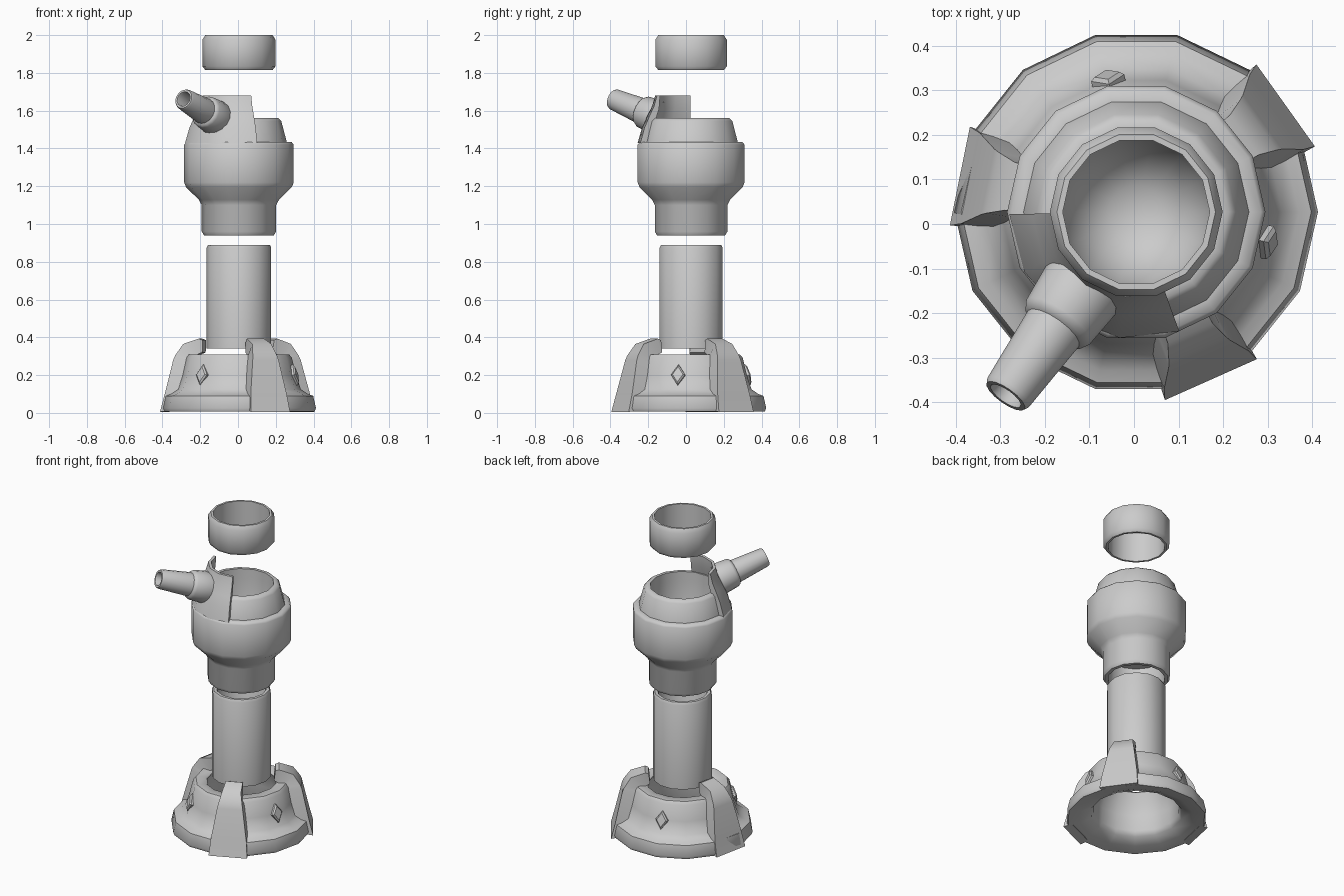
import bpy, bmesh, math
from mathutils import Vector, Matrix

if "Cube" in bpy.data.objects:
    bpy.data.objects.remove(bpy.data.objects["Cube"])

CX, CY, SIDES = 0.005, 0.027, 14
AXIS = Matrix.Translation((CX, CY, 0))


def finish(bm, name, matrix=AXIS, angle=50):
    bmesh.ops.remove_doubles(bm, verts=bm.verts, dist=1e-5)
    bmesh.ops.recalc_face_normals(bm, faces=bm.faces)
    bm.transform(matrix)
    me = bpy.data.meshes.new(name)
    bm.to_mesh(me)
    bm.free()
    ob = bpy.data.objects.new(name, me)
    bpy.context.collection.objects.link(ob)
    bpy.ops.object.select_all(action='DESELECT')
    ob.select_set(True)
    bpy.context.view_layer.objects.active = ob
    bpy.ops.object.shade_smooth_by_angle(angle=math.radians(angle))
    return ob


def loft(bm, rings):
    """Skin consecutive closed loops and cap the ends."""
    vs = [[bm.verts.new(p) for p in ring] for ring in rings]
    m = len(vs[0])
    for a, b in zip(vs, vs[1:]):
        for j in range(m):
            k = (j + 1) % m
            bm.faces.new((a[j], a[k], b[k], b[j]))
    bm.faces.new(vs[0])
    bm.faces.new(vs[-1])


def polar(r, a, z):
    return Vector((r * math.cos(a), r * math.sin(a), z))


def lathe(name, profile, matrix=AXIS, closed=True, sides=SIDES):
    """Revolve (radius, z) points; an open profile starts and ends on the axis."""
    bm = bmesh.new()
    vs = []
    for r, z in profile:
        if r == 0:
            vs.append([bm.verts.new((0, 0, z))] * sides)
        else:
            vs.append([bm.verts.new(polar(r, math.tau * j / sides, z)) for j in range(sides)])
    n = len(vs)
    for i in range(n if closed else n - 1):
        a, b = vs[i], vs[(i + 1) % n]
        for j in range(sides):
            k = (j + 1) % sides
            bm.faces.new(list(dict.fromkeys((a[j], a[k], b[k], b[j]))))
    return finish(bm, name, matrix)


# Flared base: thick ring with a broad underside and a central well
lathe("base", [(.2, .3), (.21, .31), (.265, .31), (.28, .292), (.303, .2), (.328, .125),
               (.365, .1), (.393, .09), (.408, .025), (.4, .008), (.33, .02),
               (.265, .045), (.25, .075), (.245, .17), (.225, .24)])

# Grip tube
lathe("grip_tube", [(.16, .34), (.171, .342), (.171, .875), (.163, .89), (.145, .89), (.14, .88), (.14, .34)])

# Body: neck flaring into a wide drum, with a rounded bowl inside
lathe("body", [(0, 1.1), (.165, 1.1), (.165, .94), (.185, .94), (.197, .96), (.197, 1.1),
               (.212, 1.128), (.28, 1.195), (.29, 1.22), (.29, 1.42), (.28, 1.433), (.253, 1.435),
               (.224, 1.545), (.208, 1.56), (.188, 1.56), (.187, 1.5), (.18, 1.35), (.155, 1.25),
               (.11, 1.18), (.06, 1.15), (0, 1.14)], closed=False)

# Floating top ring
lathe("top_ring", [(.165, 1.815), (.178, 1.815), (.194, 1.835), (.194, 1.975), (.178, 2.0), (.165, 2.0)])

# Curved shield standing on the drum
section = [(.285, 1.43), (.262, 1.51), (.235, 1.57), (.208, 1.625), (.192, 1.68),
           (.175, 1.68), (.18, 1.61), (.2, 1.55), (.225, 1.43)]
bm = bmesh.new()
loft(bm, [[polar(r, math.radians(181 + 27.2 * i), z) for r, z in section] for i in range(5)])
finish(bm, "shield")

# Angled nozzle with a stepped collar
tip = Vector((-.288, -.386, 1.662))
heading, rise = math.radians(234.7), math.radians(19)
d = Vector((math.cos(heading) * math.cos(rise), math.sin(heading) * math.cos(rise), math.sin(rise)))
L = .32
lathe("nozzle", [(0, 0), (.092, 0), (.095, .012), (.087, .105), (.08, .118), (.07, .124), (.057, L - .01),
                 (.052, L), (.041, L), (.037, L - .01), (.03, L - .1), (0, L - .1)],
      Matrix.Translation(tip - d * L) @ d.to_track_quat('Z', 'Y').to_matrix().to_4x4(),
      closed=False, sides=16)

# Three tapering fins: outer radius, outer z, half width, inner radius, inner z
fin = [(.412, .005, .113, .36, .012), (.388, .1, .104, .30, .1), (.348, .28, .075, .26, .27),
       (.338, .305, .07, .25, .285), (.298, .365, .055, .235, .3), (.215, .393, .05, .19, .32),
       (.195, .385, .047, .188, .33)]
for i, (a, shift) in enumerate(((35.5, 0), (168.5, -.008), (-66, 0))):
    bm = bmesh.new()
    loft(bm, [[(ro + shift, -w, zo), (ro + shift, w, zo), (ri, w * .95, zi), (ri, -w * .95, zi)]
              for ro, zo, w, ri, zi in fin])
    finish(bm, f"fin_{i + 1}", AXIS @ Matrix.Rotation(math.radians(a), 4, 'Z'), 40)

# Diamond studs between the fins
for i, a in enumerate((-13, 102, 230)):
    bm = bmesh.new()
    rings = []
    for x, s in ((-.03, 1), (.008, 1), (.016, .75)):
        rings.append([(x, y * s, z * s) for y, z in ((-.038, 0), (0, -.056), (.038, 0), (0, .056))])
    loft(bm, rings)
    rot = Matrix.Rotation(math.radians(a), 4, 'Z')
    finish(bm, f"diamond_stud_{i + 1}",
           AXIS @ rot @ Matrix.Translation((.3, 0, .2)) @ Matrix.Rotation(math.radians(-15), 4, 'Y'), 20)
